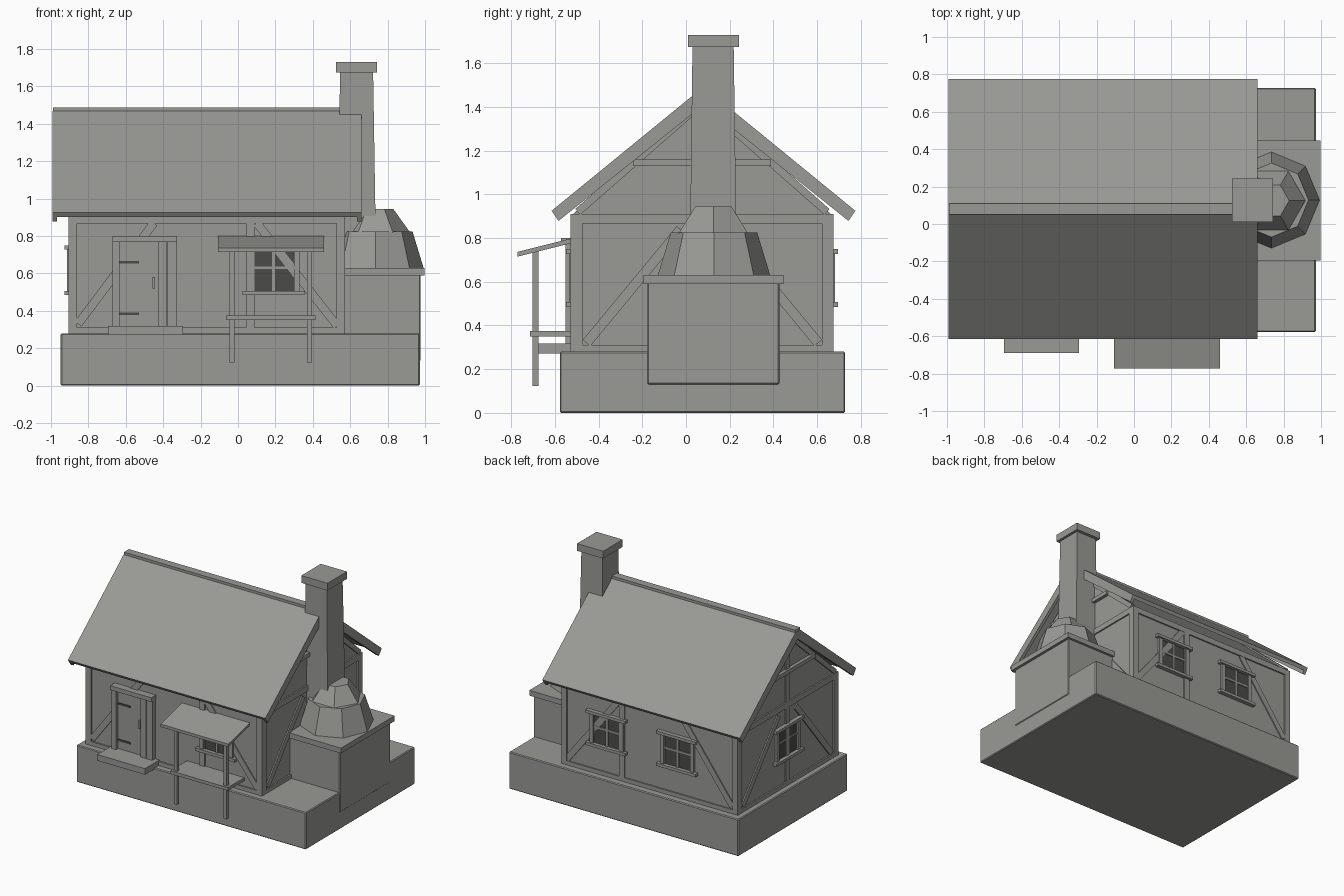
import bpy, bmesh, math
from mathutils import Vector, Matrix

cube = bpy.data.objects.get("Cube")
if cube:
    bpy.data.objects.remove(cube, do_unlink=True)


def material(name, rgb):
    m = bpy.data.materials.new(name)
    m.use_nodes = True
    m.diffuse_color = (*rgb, 1)
    m.node_tree.nodes["Principled BSDF"].inputs["Base Color"].default_value = (*rgb, 1)
    return m


GREY = material("warm_grey", (0.32, 0.32, 0.30))
DARK = material("dark_glass", (0.07, 0.07, 0.065))


def finish(name, bm, mat=GREY, bevel=0):
    bmesh.ops.recalc_face_normals(bm, faces=bm.faces)
    mesh = bpy.data.meshes.new(name)
    bm.to_mesh(mesh)
    bm.free()
    mesh.materials.append(mat)
    ob = bpy.data.objects.new(name, mesh)
    bpy.context.collection.objects.link(ob)
    if bevel:
        mod = ob.modifiers.new("edge_bevel", 'BEVEL')
        mod.width, mod.segments = bevel, 1
    return ob


def box(name, x, y, z, mat=GREY, bevel=0):
    """Box from three (low, high) ranges."""
    bm = bmesh.new()
    bmesh.ops.create_cube(bm, size=1)
    for v in bm.verts:
        v.co = [r[0] if c < 0 else r[1] for c, r in zip(v.co, (x, y, z))]
    return finish(name, bm, mat, bevel)


def prism(name, profile, x):
    """Extrude a (y, z) outline along x."""
    bm = bmesh.new()
    face = bm.faces.new([bm.verts.new((x[0], *p)) for p in profile])
    new = bmesh.ops.extrude_face_region(bm, geom=[face])["geom"]
    verts = [g for g in new if isinstance(g, bmesh.types.BMVert)]
    bmesh.ops.translate(bm, verts=verts, vec=(x[1] - x[0], 0, 0))
    return finish(name, bm)


def frustum(name, sides, r1, r2, z1, z2, centre, turn):
    bm = bmesh.new()
    bmesh.ops.create_cone(bm, cap_ends=True, segments=sides, radius1=r1, radius2=r2, depth=z2 - z1,
                          matrix=Matrix.Translation((*centre, (z1 + z2) / 2)) @ Matrix.Rotation(turn, 4, 'Z'))
    return finish(name, bm)


# Wall planes: (axis the wall runs along, fixed coordinate, outward sign)
X0, X1, Y0, Y1, MID = -0.895, 0.56, -0.517, 0.664, 0.075
FLOOR, EAVE = 0.28, 0.91
WALLS = {"front": ("x", Y0, -1), "back": ("x", Y1, 1), "left_end": ("y", X0, -1), "right_end": ("y", X1, 1)}


def on_wall(wall, u, z, out=0):
    axis, pos, sign = WALLS[wall]
    d = pos + sign * out
    return Vector((u, d, z)) if axis == "x" else Vector((d, u, z))


def beam(name, wall, a, b, width=0.045, out=0.011, inner=0.02, mat=GREY):
    """Timber lying on a wall from a to b, given as (along, height)."""
    p, q = on_wall(wall, *a), on_wall(wall, *b)
    n = on_wall(wall, 0, 0, 1) - on_wall(wall, 0, 0)
    d = (q - p).normalized()
    s = d.cross(n) * width / 2
    bm = bmesh.new()
    rings = [[bm.verts.new(e + s * i + n * j) for i, j in ((-1, -inner), (1, -inner), (1, out), (-1, out))]
             for e in (p, q)]
    bm.faces.new(rings[0])
    bm.faces.new(rings[1])
    for i in range(4):
        k = (i + 1) % 4
        bm.faces.new((rings[0][i], rings[0][k], rings[1][k], rings[1][i]))
    return finish(f"{wall}_{name}", bm, mat)


def window(wall, u, tag):
    """Dark pane with frame, crossbars, lintel and sill."""
    lo, hi, w = 0.5, 0.735, 0.125
    beam(f"{tag}_pane", wall, (u, lo), (u, hi), 2 * w, 0.004, 0.004, DARK)
    for side in (-w, w):
        beam(f"{tag}_jamb", wall, (u + side, lo), (u + side, hi), 0.03, 0.018)
    beam(f"{tag}_mullion", wall, (u, lo), (u, hi), 0.018, 0.012)
    beam(f"{tag}_crossbar", wall, (u - w, 0.63), (u + w, 0.63), 0.014, 0.011)
    for z in (lo - 0.004, hi + 0.004):
        beam(f"{tag}_ledge", wall, (u - 0.165, z), (u + 0.165, z), 0.022, 0.032)


# Stone base and house body
box("stone_base", (-0.948, 0.972), (-0.577, 0.728), (0, FLOOR), bevel=0.006)
prism("house_walls", [(Y0, FLOOR), (Y1, FLOOR), (Y1, EAVE), (MID, 1.43), (Y0, EAVE)], (X0, X1))

# Timber framing on the long walls
for wall in ("front", "back"):
    for z, w in ((0.295, 0.03), (0.888, 0.044)):
        beam("rail", wall, (X0 - 0.01, z), (X1 + 0.01, z), w)
    for u in (X0 + 0.012, 0.066, X1 - 0.012):
        beam("post", wall, (u, FLOOR), (u, EAVE))
    beam("left_brace", wall, (X0 + 0.04, 0.33), (-0.45, 0.87), 0.045, 0.009)
    beam("right_brace", wall, (X1 - 0.03, 0.32), (0.1, 0.87), 0.045, 0.009)

# Timber framing on the gable ends
for wall in ("left_end", "right_end"):
    for z, w in ((0.295, 0.03), (0.888, 0.044)):
        beam("rail", wall, (Y0 - 0.01, z), (Y1 + 0.01, z), w)
    beam("collar", wall, (-0.24, 1.145), (0.39, 1.145), 0.03, 0.025)
    beam("king_post", wall, (MID, FLOOR), (MID, 1.41))
    for s in (-1, 1):
        beam("post", wall, (MID + s * 0.573, FLOOR), (MID + s * 0.573, EAVE), 0.05)
        beam("brace", wall, (MID + s * 0.53, 0.32), (MID + s * 0.1, 0.84), 0.045, 0.009)
        beam("rafter", wall, (MID + s * 0.57, 0.92), (MID, 1.42), 0.035)

# Windows
window("front", 0.19, "window")
window("back", 0.19, "right_window")
window("back", -0.40, "left_window")
window("left_end", MID, "window")

# Roof: thin slabs, ridge cap and deeper boards at both ends


def roof_outline(depth):
    """Chevron outline of a given vertical depth."""
    half = [(0.03, 1.468), (0.695, 0.925), (0.695 - depth * 0.5, 0.925 - depth * 0.75)]
    right = [(MID + 0.005 + y, z) for y, z in half]
    left = [(MID + 0.005 - y, z) for y, z in half]
    return left[::-1] + right + [(MID + 0.005, 1.49 - depth * 1.3)]


prism("roof", roof_outline(0.03), (-0.985, 0.65))
for x in (-0.992, 0.635):
    prism("barge_board", roof_outline(0.062), (x, x + 0.024))
box("ridge_cap", (-0.99, 0.56), (0.05, 0.11), (1.44, 1.487))

# Chimney
chimney = box("chimney", (0.535, 0.745), (0.012, 0.238), (FLOOR, 1.7))
for v in chimney.data.vertices:
    if v.co.z > 1:
        v.co.x = 0.545 if v.co.x < 0.6 else 0.722
        v.co.y = 0.03 if v.co.y < 0.1 else 0.218
box("chimney_cap", (0.523, 0.742), (0.01, 0.242), (1.675, 1.73))

# Outdoor oven with faceted dome
box("oven_block", (0.55, 0.977), (-0.177, 0.428), (0.13, 0.6), bevel=0.006)
box("oven_slab", (0.55, 0.998), (-0.195, 0.447), (0.59, 0.63))
frustum("oven_dome", 8, 0.257, 0.198, 0.63, 0.825, (0.735, 0.128), 0)
frustum("oven_dome_top", 6, 0.185, 0.095, 0.82, 0.945, (0.735, 0.125), math.pi / 6)

# Door with frame, hinges, handle and step
beam("door", "front", (-0.53, 0.31), (-0.53, 0.77), 0.22, 0.01)
for u, w in ((-0.652, 0.036), (-0.405, 0.045), (-0.355, 0.05)):
    beam("door_jamb", "front", (u, 0.3), (u, 0.785), w, 0.035)
beam("door_lintel", "front", (-0.67, 0.785), (-0.325, 0.785), 0.032, 0.055)
for z in (0.385, 0.66):
    beam("door_hinge", "front", (-0.635, z), (-0.53, z), 0.014, 0.016, 0, DARK)
beam("door_handle", "front", (-0.45, 0.52), (-0.45, 0.58), 0.014, 0.022)
box("door_step", (-0.695, -0.295), (-0.69, -0.5), (0.272, 0.318))

# Serving counter with sloped awning and two legs
awning = box("awning", (-0.108, 0.46), (-0.772, -0.5), (0.715, 0.737))
for v in awning.data.vertices:
    if v.co.y > -0.6:
        v.co.z += 0.068
box("counter", (-0.065, 0.415), (-0.715, -0.5), (0.35, 0.374))
for x in (-0.045, 0.37):
    box("awning_leg", (x, x + 0.026), (-0.702, -0.676), (0.123, 0.74))
